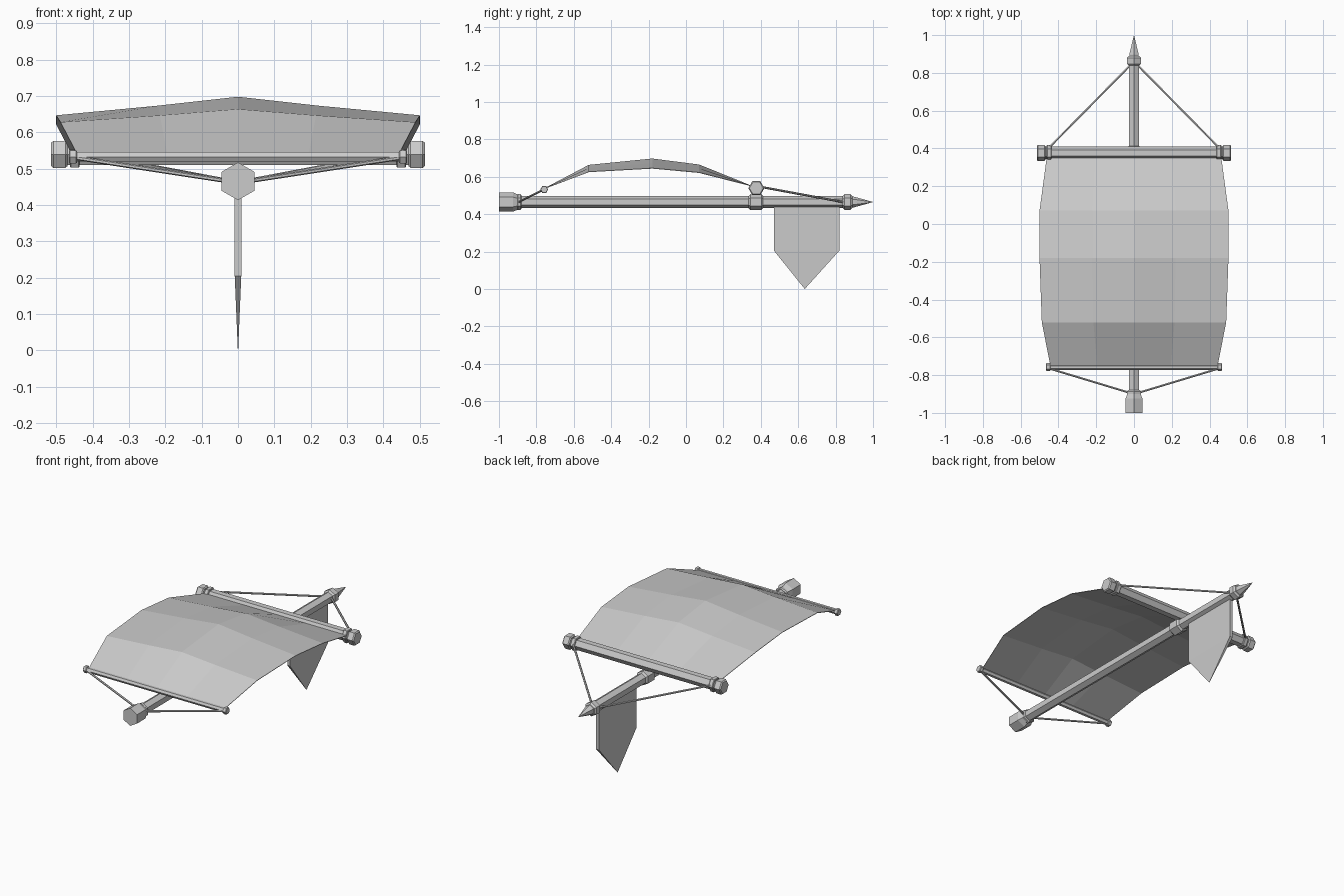
import bpy
import bmesh
import math
from mathutils import Vector

old = bpy.data.objects.get("Cube")
if old:
    bpy.data.objects.remove(old, do_unlink=True)

grey = bpy.data.materials.new("plain grey")
grey.use_nodes = True
colour = (0.6, 0.6, 0.6, 1)
grey.diffuse_color = colour
grey.node_tree.nodes["Principled BSDF"].inputs["Base Color"].default_value = colour


def finish(name, bm):
    bmesh.ops.remove_doubles(bm, verts=bm.verts, dist=0.0001)
    bmesh.ops.recalc_face_normals(bm, faces=bm.faces)
    mesh = bpy.data.meshes.new(name)
    bm.to_mesh(mesh)
    bm.free()
    mesh.materials.append(grey)
    obj = bpy.data.objects.new(name, mesh)
    bpy.context.collection.objects.link(obj)
    return obj


def spindle(name, start, direction, point_dir, profile, sides=6):
    """Turned part: profile is (distance along axis, radius)."""
    axis = Vector(direction).normalized()
    u = Vector(point_dir)
    u = (u - axis * u.dot(axis)).normalized()
    v = axis.cross(u)
    bm = bmesh.new()
    rings = []
    for t, r in profile:
        ring = []
        for i in range(sides):
            a = 2 * math.pi * i / sides
            ring.append(bm.verts.new(Vector(start) + axis * t + (u * math.cos(a) + v * math.sin(a)) * r))
        rings.append(ring)
    for a, b in zip(rings, rings[1:]):
        for i in range(sides):
            j = (i + 1) % sides
            bm.faces.new((a[i], a[j], b[j], b[i]))
    bm.faces.new(rings[0])
    bm.faces.new(rings[-1])
    return finish(name, bm)


def band(a, b, r, bevel=0.01):
    """Profile of a collar with chamfered rims."""
    return [(a, r - bevel), (a + bevel, r), (b - bevel, r), (b, r - bevel)]


Y, Z, X = (0, 1, 0), (0, 0, 1), (1, 0, 0)
KEEL_Z = 0.465
keel = (0, 0, KEEL_Z)

# Long central pole with its fittings
spindle("central_pole", keel, Y, Z, [(-0.9, 0.032), (0.86, 0.032)])
spindle("pole_butt", keel, Y, Z, [(-1, 0.052), (-0.925, 0.052), (-0.885, 0.034)])
spindle("front_rope_collar", keel, Y, Z, band(-0.905, -0.88, 0.042, 0.006))
spindle("crossbar_collar", keel, Y, Z, band(0.332, 0.415, 0.042, 0.012))
spindle("tip_collar", keel, Y, Z, band(0.838, 0.89, 0.042))
spindle("pole_tip", keel, Y, Z, [(0.88, 0.03), (0.9, 0.028), (1, 0.0005)])

# Crossbars
REAR = Vector((0, 0.376, 0.539))
FRONT = Vector((0, -0.758, 0.532))
spindle("rear_crossbar", REAR, X, Y, [(-0.48, 0.033), (0.48, 0.033)])
spindle("front_crossbar", FRONT, X, Y, [(-0.455, 0.015), (0.455, 0.015)])

# Paired knobs, collars and ropes
for side, s in (("left", 1), ("right", -1)):
    out = (s, 0, 0)
    spindle(f"rear_knob_{side}", REAR, out, Y, band(0.469, 0.514, 0.043, 0.006))
    spindle(f"rear_collar_{side}", REAR, out, Y, band(0.436, 0.462, 0.042, 0.003))
    spindle(f"front_knob_{side}", FRONT, out, Y, band(0.443, 0.465, 0.021, 0.003))
    ropes = (
        ("rear_rope", (s * 0.449, 0.405, 0.545), (s * 0.022, 0.838, KEEL_Z)),
        ("front_rope", (s * 0.449, -0.765, 0.53), (s * 0.025, -0.893, KEEL_Z)),
    )
    for name, a, b in ropes:
        path = Vector(b) - Vector(a)
        spindle(f"{name}_{side}", a, path, Z, [(0, 0.006), (path.length, 0.006)])

# Billowing sail: y, half width, centre height, edge height
rows = [
    (-0.748, 0.443, 0.542, 0.54),
    (-0.52, 0.488, 0.662, 0.626),
    (-0.18, 0.5, 0.696, 0.645),
    (0.07, 0.5, 0.664, 0.622),
    (0.352, 0.462, 0.55, 0.55),
]
bm = bmesh.new()
grid = []
for y, w, top, edge in rows:
    mid = top + (edge - top) * 0.48
    grid.append([bm.verts.new((f * w, y, z)) for f, z in
                 ((-1, edge), (-0.44, mid), (0, top), (0.44, mid), (1, edge))])
for a, b in zip(grid, grid[1:]):
    for i in range(4):
        bm.faces.new((a[i], a[i + 1], b[i + 1], b[i]))
sail = finish("sail", bm)
cloth = sail.modifiers.new("cloth_thickness", "SOLIDIFY")
cloth.thickness = 0.003
cloth.offset = 0

# Hanging rudder fin, thinning to a point at the bottom
bm = bmesh.new()
outline = [(0.47, 0.46, 0.009), (0.82, 0.46, 0.009), (0.82, 0.205, 0.009),
           (0.635, 0, 0.0005), (0.47, 0.205, 0.009)]
left, right = [[bm.verts.new((s * t, y, z)) for y, z, t in outline] for s in (1, -1)]
for loop in (left, right):
    bm.faces.new((loop[0], loop[1], loop[2], loop[4]))
    bm.faces.new((loop[4], loop[2], loop[3]))
for i in range(5):
    j = (i + 1) % 5
    bm.faces.new((left[i], left[j], right[j], right[i]))
finish("rudder_fin", bm)
